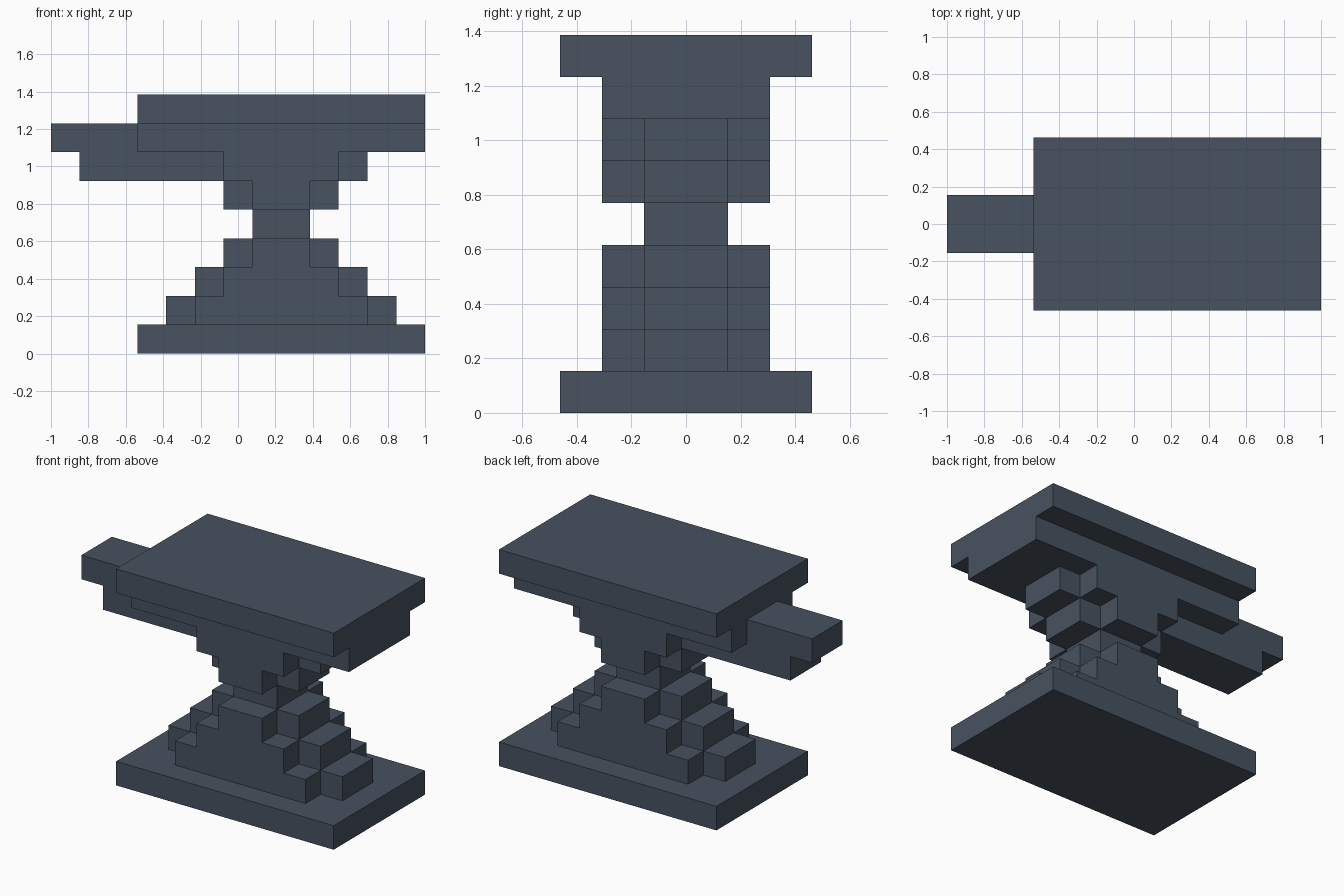
import bpy
import bmesh

cube = bpy.data.objects.get("Cube")
if cube:
    bpy.data.objects.remove(cube, do_unlink=True)

U = 2 / 13  # block size: the model is 13 blocks long, 6 deep, 9 high

# Single dark steel colour
steel = bpy.data.materials.new("dark_steel")
steel.use_nodes = True
colour = (0.063, 0.084, 0.115, 1)
steel.diffuse_color = colour
steel.node_tree.nodes["Principled BSDF"].inputs["Base Color"].default_value = colour


def stepped_block(name, z, rows, half_depth):
    """Extrude a stepped side profile along y. Each row is one block high
    and spans (start, end) in blocks from the left tip; z is the lowest row."""
    left, right = [], []
    for i, (a, b) in enumerate(rows):
        left += [(a, z + i), (a, z + i + 1)]
        right += [(b, z + i), (b, z + i + 1)]
    outline = right + left[::-1]
    bm = bmesh.new()
    verts = [bm.verts.new(((x - 6.5) * U, -half_depth * U, h * U)) for x, h in outline]
    face = bm.faces.new(verts)
    grown = bmesh.ops.extrude_face_region(bm, geom=[face])["geom"]
    moved = [g for g in grown if isinstance(g, bmesh.types.BMVert)]
    bmesh.ops.translate(bm, verts=moved, vec=(0, 2 * half_depth * U, 0))
    bmesh.ops.recalc_face_normals(bm, faces=bm.faces)
    mesh = bpy.data.meshes.new(name)
    bm.to_mesh(mesh)
    bm.free()
    mesh.materials.append(steel)
    obj = bpy.data.objects.new(name, mesh)
    bpy.context.collection.objects.link(obj)
    return obj


# Flat foot and working face
stepped_block("base_plate", 0, [(3, 13)], 3)
stepped_block("top_plate", 8, [(3, 13)], 3)

# Pedestal: a long thin core crossed by a shorter, thicker body
stepped_block("pedestal_core", 1, [(4, 12), (5, 11), (6, 10), (7, 9)], 1)
stepped_block("pedestal_body", 1, [(5, 11), (6, 10), (7, 9)], 2)

# Head: flares out from the waist up to the top plate
stepped_block("head_body", 5, [(7, 9), (6, 10), (3, 13)], 2)

# Horn: runs through the head and juts out to one side
stepped_block("horn", 5, [(6, 10), (1, 11), (0, 3)], 1)
